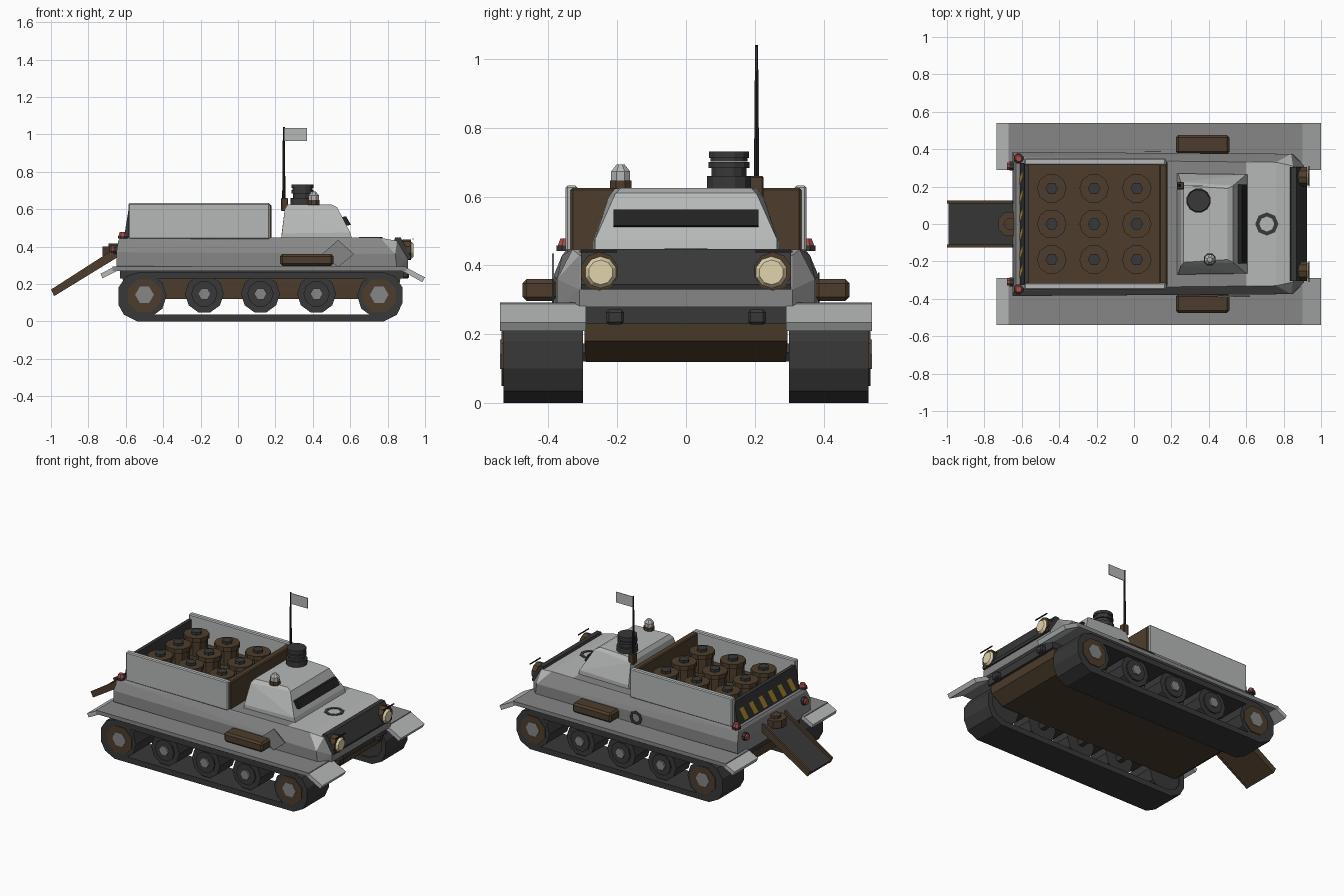
import bpy, bmesh, math
from mathutils import Matrix, Vector

if "Cube" in bpy.data.objects:
    bpy.data.objects.remove(bpy.data.objects["Cube"])


def mat(name, r, g, b):
    m = bpy.data.materials.new(name)
    m.diffuse_color = (r, g, b, 1)
    m.use_nodes = True
    m.node_tree.nodes["Principled BSDF"].inputs["Base Color"].default_value = m.diffuse_color
    return m


GRAY = mat("hull gray", 0.24, 0.24, 0.24)
LIGHT = mat("light gray", 0.47, 0.48, 0.48)
DARK = mat("dark gray", 0.04, 0.04, 0.04)
BROWN = mat("dark brown", 0.075, 0.048, 0.026)
BLACK = mat("black", 0.015, 0.015, 0.015)
YELLOW = mat("warning yellow", 0.6, 0.34, 0.03)
RED = mat("lamp red", 0.4, 0.08, 0.07)
CREAM = mat("lamp cream", 0.75, 0.66, 0.42)


def finish(name, bm, *mats):
    bmesh.ops.recalc_face_normals(bm, faces=bm.faces[:])
    me = bpy.data.meshes.new(name)
    bm.to_mesh(me)
    bm.free()
    for m in mats:
        me.materials.append(m)
    ob = bpy.data.objects.new(name, me)
    bpy.context.collection.objects.link(ob)
    return ob


def box(name, x, y, z, m, bevel=0):
    bm = bmesh.new()
    bmesh.ops.create_cube(bm, size=1)
    for v in bm.verts:
        v.co = [(a + b) / 2 + c * abs(b - a) for (a, b), c in zip((x, y, z), v.co)]
    if bevel:
        bmesh.ops.bevel(bm, geom=bm.edges[:], offset=bevel, segments=1, affect='EDGES')
    return finish(name, bm, m)


def cyl(name, loc, r, h, m, axis='Z', n=8, r2=None):
    """Cylinder or cone centred on loc along the given axis."""
    bm = bmesh.new()
    rot = {'Z': Matrix(), 'Y': Matrix.Rotation(-math.pi / 2, 4, 'X'),
           'X': Matrix.Rotation(math.pi / 2, 4, 'Y')}[axis]
    bmesh.ops.create_cone(bm, cap_ends=True, segments=n, radius1=r, radius2=r if r2 is None else r2, depth=h,
                          matrix=Matrix.Translation(loc) @ rot @ Matrix.Rotation(math.pi / n, 4, 'Z'))
    return finish(name, bm, m)


def solid(pts):
    """Convex solid from (x, z, half width) points mirrored in y."""
    bm = bmesh.new()
    for x, z, w in pts:
        bm.verts.new((x, w, z))
        bm.verts.new((x, -w, z))
    bmesh.ops.convex_hull(bm, input=bm.verts[:])
    bmesh.ops.dissolve_limit(bm, angle_limit=0.02, verts=bm.verts[:], edges=bm.edges[:])
    return bm


def slab(name, profile, y0, y1, m):
    """Profile in xz extruded from y0 to y1."""
    bm = bmesh.new()
    f = bm.faces.new([bm.verts.new((x, y0, z)) for x, z in profile])
    ext = bmesh.ops.extrude_face_region(bm, geom=[f])['geom']
    bmesh.ops.translate(bm, vec=(0, y1 - y0, 0), verts=[v for v in ext if isinstance(v, bmesh.types.BMVert)])
    return finish(name, bm, m)


def ring(name, r0, r1, h, n, m, matrix):
    bm = bmesh.new()
    rows = []
    for r, z in ((r0, 0), (r1, 0), (r1, h), (r0, h)):
        rows.append([bm.verts.new(matrix @ Vector((r * math.cos(t), r * math.sin(t), z)))
                     for t in (2 * math.pi * i / n for i in range(n))])
    for k in range(4):
        for i in range(n):
            a, b, j = rows[k], rows[(k + 1) % 4], (i + 1) % n
            bm.faces.new((a[i], a[j], b[j], b[i]))
    return finish(name, bm, m)


# Lower chassis and belt
finish("lower_hull", solid([(-.60, .15, .29), (-.56, .12, .29), (.78, .12, .29), (.86, .18, .295),
                            (.87, .24, .295), (-.62, .24, .295)]), BROWN)
box("hull_belt", (-.63, .885), (-.30, .30), (.23, .30), DARK)

# Upper hull, with a lighter hood
bm = solid([(-.65, .275, .37), (-.65, .30, .385), (-.65, .37, .385), (-.64, .43, .36), (-.63, .447, .345),
            (.76, .447, .33), (.85, .43, .31), (.91, .33, .31), (.91, .28, .31), (.85, .28, .375),
            (.84, .36, .375)])
bmesh.ops.bisect_plane(bm, geom=bm.verts[:] + bm.edges[:] + bm.faces[:], plane_co=(.6, 0, 0), plane_no=(1, 0, 0))
bm.normal_update()
for f in bm.faces:
    if f.calc_center_median().x > .6 and abs(f.normal.z) > .5 and f.calc_center_median().z > .4:
        f.material_index = 1
finish("upper_hull", bm, GRAY, LIGHT)
finish("front_grille", solid([(.83, .42, .305), (.84, .448, .305), (.87, .448, .305), (.925, .345, .305),
                              (.92, .33, .305), (.88, .33, .305)]), DARK)

for s in (-1, 1):
    # Fenders with drooping end flaps
    box("fender", (-.67, .90), (s * .29, s * .54), (.268, .293), GRAY)
    slab("front_flap", [(.89, .293), (1, .235), (.985, .21), (.88, .268)], s * .29, s * .54, LIGHT)
    slab("rear_flap", [(-.66, .293), (-.735, .255), (-.725, .23), (-.65, .268)], s * .29, s * .54, LIGHT)

    # Hollow track band
    bm = bmesh.new()
    outer = [(-.54, 0), (.78, 0), (.85, .035), (.88, .10), (.88, .18), (.84, .24), (.78, .262),
             (-.53, .262), (-.60, .24), (-.64, .18), (-.64, .09), (-.61, .035)]
    loops = []
    for y in (.30, .53):
        for k in (0, 1):
            loops.append([bm.verts.new((.12 + (x - .12) * (1 - .046 * k), s * y, .131 + (z - .131) * (1 - .28 * k)))
                          for x, z in outer])
    for a, b in ((0, 1), (1, 3), (3, 2), (2, 0)):
        for i in range(len(outer)):
            j = (i + 1) % len(outer)
            bm.faces.new((loops[a][i], loops[a][j], loops[b][j], loops[b][i]))
    finish("track", bm, DARK)

    # End sprockets and road wheels
    for x in (-.50, .755):
        cyl("sprocket", (x, s * .42, .137), .118, .22, DARK, 'Y', 10)
        cyl("sprocket_disc", (x, s * .53, .137), .095, .012, BROWN, 'Y', 8)
        cyl("sprocket_hub", (x, s * .532, .142), .05, .016, GRAY, 'Y', 6)
    for x in (-.18, .12, .42):
        cyl("road_wheel", (x, s * .43, .147), .104, .16, DARK, 'Y', 10)
        cyl("wheel_disc", (x, s * .513, .147), .07, .012, DARK, 'Y', 10)
        cyl("wheel_hub", (x, s * .52, .147), .034, .02, GRAY, 'Y', 6)
        cyl("axle", (x, s * .32, .147), .03, .1, DARK, 'Y', 6)

    # Side stowage boxes, headlights, guards, tow hooks, tail lamps
    box("stowage_box", (.225, .51), (s * .375, s * .475), (.297, .36), BROWN, .012)
    cyl("headlight_housing", (.90, s * .252, .383), .053, .05, BROWN, 'X', 10, .056)
    cyl("headlight_lens", (.931, s * .248, .38), .047, .014, CREAM, 'X', 10, .036)
    box("headlight_guard", (.932, .938), (s * .20, s * .31), (.438, .444), BLACK)
    box("tow_hook", (.86, .915), (s * .18, s * .232), (.228, .272), DARK, .008)
    cyl("corner_lamp_base", (-.617, s * .35, .45), .028, .015, DARK)
    cyl("corner_lamp", (-.617, s * .35, .466), .026, .025, RED, r2=.016)
    cyl("tail_lamp_base", (-.655, s * .31, .385), .026, .02, DARK, 'X')
    cyl("tail_lamp", (-.669, s * .31, .385), .02, .018, RED, 'X')

    # Cargo side walls
    box("cargo_side", (-.585, .17), (s * .315, s * .35), (.44, .632), LIGHT, .006)

# Rest of the cargo bed
box("cargo_front", (.135, .178), (-.335, .335), (.44, .625), BROWN, .006)
box("cargo_floor", (-.58, .15), (-.32, .32), (.44, .465), BROWN)
slab("tailgate", [(-.61, .445), (-.585, .60), (-.562, .60), (-.565, .445)], -.325, .325, DARK)
for i in range(6):
    # Slanted warning stripes on the tailgate
    bm = bmesh.new()
    y = -.29 + i * .1
    bm.faces.new([bm.verts.new(p) for p in ((-.611, y, .46), (-.611, y + .04, .46),
                                            (-.597, y + .08, .545), (-.597, y + .04, .545))])
    bmesh.ops.solidify(bm, geom=bm.faces[:], thickness=.005)
    finish("warning_stripe", bm, YELLOW)

# Drums
for x in (-.44, -.213, .015):
    for y in (-.19, 0, .19):
        cyl("drum", (x, y, .52), .07, .13, BROWN, n=10)
        cyl("drum_rim", (x, y, .575), .079, .03, BROWN, n=10)
        cyl("drum_cap", (x, y, .597), .034, .02, DARK, n=6)

# Cab, vision slit
finish("cab", solid([(.23, .44, .27), (.235, .47, .27), (.25, .60, .225), (.265, .625, .205), (.50, .625, .19),
                     (.53, .61, .205), (.60, .475, .265), (.61, .44, .265)]), LIGHT)
slab("vision_slit", [(.548, .556), (.578, .562), (.604, .516), (.575, .51)], -.21, .21, BLACK)

# Roof turret, dome lamp, antenna and pennant
for r, z, h in ((.066, .64, .04), (.052, .67, .03), (.062, .692, .018), (.055, .708, .012), (.06, .722, .018)):
    cyl("roof_turret", (.345, .125, z), r, h, DARK, n=12)
cyl("dome_base", (.405, -.19, .635), .034, .025, BROWN)
cyl("dome_lamp", (.405, -.19, .658), .03, .03, LIGHT)
cyl("dome_top", (.405, -.19, .683), .03, .02, LIGHT, r2=.013)
box("antenna_base", (.23, .268), (.185, .225), (.59, .66), BROWN, .004)
cyl("antenna", (.245, .205, .84), .009, .40, BLACK, n=6, r2=.005)
box("pennant", (.245, .37), (.203, .207), (.965, 1.035), LIGHT)

# Rear chute
for s in (-1, 1):
    slab("chute_side", [(-.65, .395), (-1, .17), (-.983, .135), (-.64, .345)], s * .11, s * .125, BROWN)
slab("chute_base", [(-.65, .365), (-.99, .15), (-.983, .137), (-.64, .347)], -.112, .112, BROWN)
slab("chute_liner", [(-.65, .372), (-.993, .156), (-.99, .15), (-.65, .365)], -.11, .11, DARK)
cyl("chute_pivot", (-.66, 0, .375), .07, .05, BROWN)
cyl("chute_pivot_cap", (-.66, 0, .407), .035, .02, BROWN)

# Painted marks
ring("hood_ring", .04, .062, .004, 8, DARK, Matrix.Translation((.71, 0, .446)))
ring("side_ring", .028, .045, .004, 8, DARK,
     Matrix.Translation((.1, .384, .335)) @ Matrix.Rotation(-math.pi / 2, 4, 'X'))
slab("side_diamond", [(.45, .36), (.535, .29), (.62, .36), (.535, .435)], -.39, -.383, GRAY)
